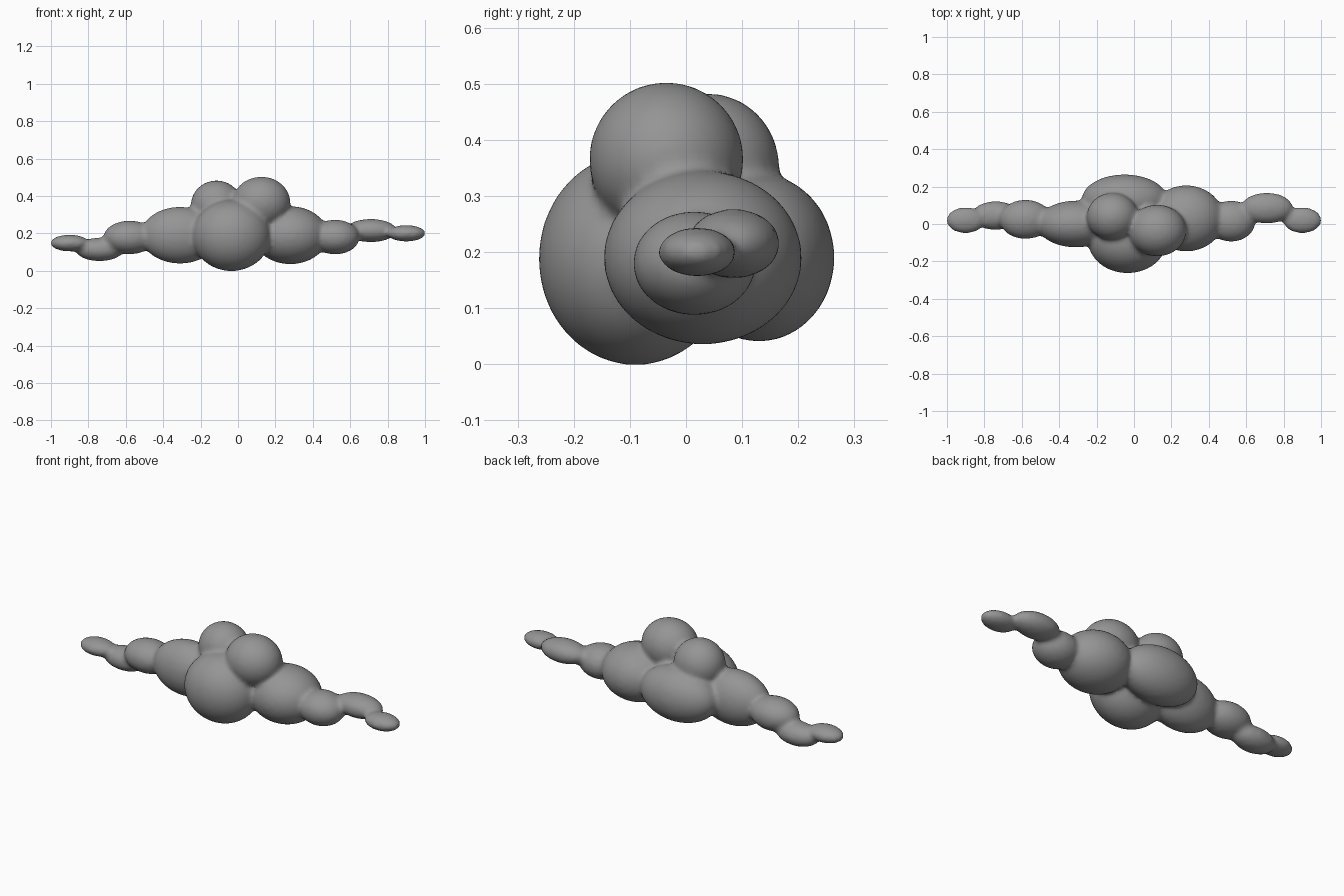
import bpy
import bmesh
from math import radians
from mathutils import Matrix

cube = bpy.data.objects.get("Cube")
if cube:
    bpy.data.objects.remove(cube, do_unlink=True)

# One plain grey
grey = bpy.data.materials.new("cloud grey")
grey.use_nodes = True
colour = (0.3, 0.3, 0.3, 1)
grey.diffuse_color = colour
grey.node_tree.nodes["Principled BSDF"].inputs["Base Color"].default_value = colour

# Puffs: centre and radii
puffs = [
    ((-0.035, -0.09, 0.188), (0.21, 0.173, 0.19)),   # front belly
    ((-0.05, 0.13, 0.19), (0.23, 0.135, 0.15)),      # back belly
    ((0.28, 0.03, 0.19), (0.2, 0.177, 0.155)),       # left shoulder
    ((-0.31, 0.0, 0.19), (0.21, 0.125, 0.152)),      # right shoulder
    ((0.125, -0.035, 0.365), (0.155, 0.138, 0.138)), # left crown
    ((-0.115, 0.04, 0.35), (0.138, 0.127, 0.133)),   # right crown
    ((0.52, 0.015, 0.18), (0.13, 0.11, 0.093)),      # left arm
    ((0.71, 0.085, 0.215), (0.14, 0.083, 0.062)),    # left wisp
    ((0.9, 0.02, 0.2), (0.104, 0.07, 0.044)),        # left tip
    ((-0.58, 0.025, 0.178), (0.14, 0.105, 0.09)),    # right arm
    ((-0.74, 0.045, 0.114), (0.13, 0.077, 0.063)),   # right wisp
    ((-0.9, 0.02, 0.148), (0.104, 0.07, 0.045)),     # right tip
]

bm = bmesh.new()
for centre, radii in puffs:
    shape = Matrix.Translation(centre) @ Matrix.Diagonal((*radii, 1))
    bmesh.ops.create_icosphere(bm, subdivisions=4, radius=1, matrix=shape)
mesh = bpy.data.meshes.new("cloud")
bm.to_mesh(mesh)
bm.free()
mesh.materials.append(grey)
cloud = bpy.data.objects.new("cloud", mesh)
bpy.context.collection.objects.link(cloud)

# Fuse the puffs into one skin and soften the creases
fuse = cloud.modifiers.new("fuse", "REMESH")
fuse.mode = "VOXEL"
fuse.voxel_size = 0.012
fuse.use_smooth_shade = True
soften = cloud.modifiers.new("soften", "SMOOTH")
soften.factor = 0.5
soften.iterations = 8

bpy.context.view_layer.objects.active = cloud
cloud.select_set(True)
for name in ("fuse", "soften"):
    bpy.ops.object.modifier_apply(modifier=name)
bpy.ops.object.shade_smooth_by_angle(angle=radians(60))
